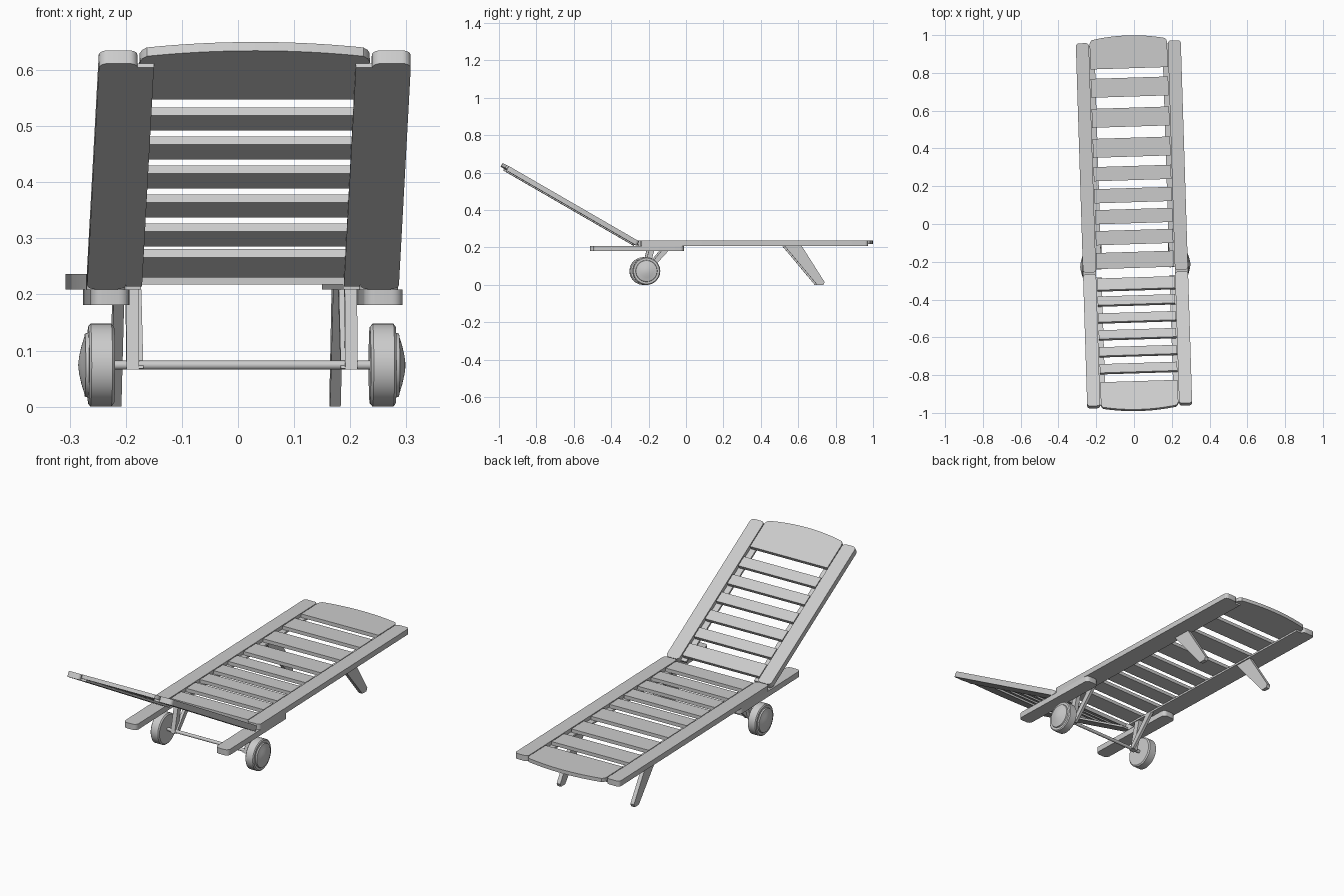
import bpy, bmesh
from math import sin, cos, pi, radians
from mathutils import Matrix

if "Cube" in bpy.data.objects:
    bpy.data.objects.remove(bpy.data.objects["Cube"])

YAW = Matrix.Rotation(radians(1.8), 4, 'Z')      # whole lounger sits slightly turned
TILT = (Matrix.Translation((0, -0.272, 0.209)) @ Matrix.Rotation(pi, 4, 'Z')
        @ Matrix.Rotation(radians(30), 4, 'X'))  # backrest frame: y runs up the back
SEAT = Matrix.Translation((0, 0, 0.209))


def finish(name, bm, frame, mirror, smooth):
    bmesh.ops.remove_doubles(bm, verts=bm.verts, dist=1e-5)
    bmesh.ops.recalc_face_normals(bm, faces=bm.faces)
    me = bpy.data.meshes.new(name)
    bm.to_mesh(me)
    bm.free()
    ob = bpy.data.objects.new(name, me)
    bpy.context.collection.objects.link(ob)
    ob.matrix_world = YAW @ frame
    if mirror:
        ob.modifiers.new("Mirror", 'MIRROR').use_mirror_merge = False
    if smooth:
        bpy.ops.object.select_all(action='DESELECT')
        ob.select_set(True)
        bpy.context.view_layer.objects.active = ob
        bpy.ops.object.shade_smooth_by_angle(angle=radians(30))
    return ob


def prism(name, outlines, lo, hi, axis='Z', frame=Matrix(), mirror=False, smooth=False):
    """Extrude (x, y) outlines along Z, or (y, z) outlines along X."""
    bm = bmesh.new()
    for pts in outlines:
        def ring(h):
            return [bm.verts.new((a, b, h) if axis == 'Z' else (h, a, b)) for a, b in pts]
        low, top = ring(lo), ring(hi)
        bm.faces.new(low)
        bm.faces.new(top)
        for i in range(len(pts)):
            j = (i + 1) % len(pts)
            bm.faces.new((low[i], low[j], top[j], top[i]))
    return finish(name, bm, frame, mirror, smooth)


def lathe(name, profile, centre, steps=48, mirror=False):
    """Revolve an (x, radius) profile around an X-directed axle."""
    bm = bmesh.new()
    vs = [bm.verts.new((x, 0, r)) for x, r in profile]
    es = [bm.edges.new(p) for p in zip(vs, vs[1:])]
    bmesh.ops.spin(bm, geom=vs + es, cent=(0, 0, 0), axis=(1, 0, 0),
                   angle=2 * pi, steps=steps, use_duplicate=False)
    return finish(name, bm, Matrix.Translation(centre), mirror, True)


def rect(x0, x1, y0, y1):
    return [(x0, y0), (x1, y0), (x1, y1), (x0, y1)]


def rounded(x0, x1, y0, y1, r=0.016, n=5):
    pts = []
    for k, (cx, cy) in enumerate([(x1 - r, y1 - r), (x0 + r, y1 - r),
                                  (x0 + r, y0 + r), (x1 - r, y0 + r)]):
        for i in range(n + 1):
            a = (k + i / n) * pi / 2
            pts.append((cx + r * cos(a), cy + r * sin(a)))
    return pts


def end_board(w, y0, y1):
    """Board with a bowed outer end and softened corners."""
    arc = []
    for i in range(17):
        x = (w - 0.012) * (1 - i / 8)
        arc.append((x, y1 - 0.022 * (x / w) ** 2))
    return ([(-w, y0), (w, y0), (w, y1 - 0.040), (w - 0.004, y1 - 0.028)] + arc
            + [(-w + 0.004, y1 - 0.028), (-w, y1 - 0.040)])


def bar(a, b, w0, w1):
    """Tapered strip between two (y, z) points, cut level at each end."""
    return [(a[0] - w0, a[1]), (a[0] + w0, a[1]), (b[0] + w1, b[1]), (b[0] - w1, b[1])]


IN, OUT, BAT, THICK = 0.209, 0.278, 0.009, 0.027

# Seat section
prism("seat_rails", [rounded(IN, OUT, -0.25, 0.965)], 0, THICK, frame=SEAT, mirror=True, smooth=True)
prism("seat_battens", [rect(0.18, IN, -0.235, 0.95)], 0, BAT, frame=SEAT, mirror=True)
seat_slats = [(0.725, 0.10), (0.566, 0.10), (0.407, 0.10), (0.27, 0.075),
              (0.153, 0.075), (0.042, 0.075), (-0.069, 0.075), (-0.19, 0.085)]
prism("seat_slats", [rect(-0.205, 0.205, y - w / 2, y + w / 2) for y, w in seat_slats],
      BAT, THICK - 0.001, frame=SEAT)
prism("foot_board", [end_board(0.205, 0.825, 0.999)], BAT, THICK, frame=SEAT, smooth=True)

# Raised backrest
prism("back_rails", [rounded(IN, OUT, 0, 0.805)], 0, THICK, frame=TILT, mirror=True, smooth=True)
prism("back_battens", [rect(0.18, IN, 0.01, 0.79)], 0, BAT, frame=TILT, mirror=True)
back_slats = [rect(-0.205, 0.205, 0.027, 0.098)]
back_slats += [rect(-0.205, 0.205, 0.137 + 0.1034 * i, 0.1905 + 0.1034 * i) for i in range(5)]
prism("back_slats", back_slats, BAT, THICK - 0.001, frame=TILT)
prism("head_board", [end_board(0.205, 0.662, 0.835)], BAT, THICK, frame=TILT, smooth=True)

# Handle runners under the hinge
prism("handle_runners", [rounded(IN, OUT, -0.505, -0.02, 0.02)], 0.181, 0.209, mirror=True, smooth=True)

# Splayed legs at the foot end
prism("foot_legs", [[(0.52, 0.209), (0.612, 0.209), (0.735, 0.015), (0.728, 0), (0.695, 0)]],
      0.186, 0.205, axis='X', mirror=True)

# Wheel struts, axle and wheels
AX = (0, -0.22, 0.074)
prism("upright_struts", [bar((-0.22, 0.066), (-0.185, 0.209), 0.013, 0.015)],
      0.184, 0.206, axis='X', mirror=True)
prism("raked_struts", [bar((-0.218, 0.068), (-0.095, 0.209), 0.014, 0.020)],
      0.176, 0.190, axis='X', mirror=True)
lathe("axle", [(-0.235, 0), (-0.235, 0.008), (0.235, 0.008), (0.235, 0)], AX, 20)
lathe("wheels", [(0.228, 0), (0.228, 0.068), (0.233, 0.074), (0.270, 0.074), (0.274, 0.069),
                 (0.274, 0.058), (0.280, 0.056), (0.281, 0.050), (0.286, 0.034),
                 (0.290, 0.016), (0.292, 0)], AX, 48, mirror=True)
